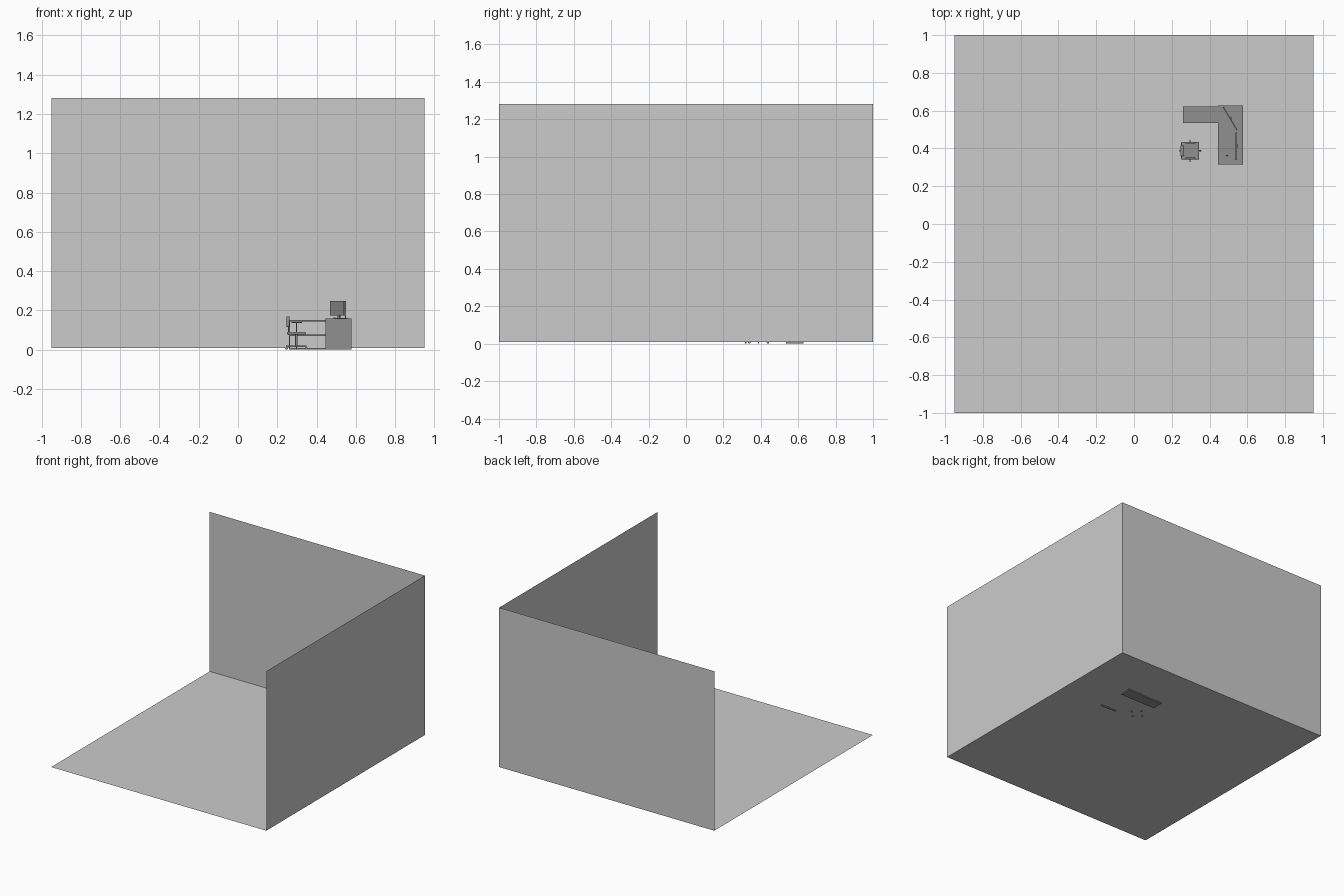
import bpy, math
from mathutils import Matrix, Vector

cube = bpy.data.objects.get("Cube")
if cube:
    bpy.data.objects.remove(cube, do_unlink=True)


def make_material(name, value):
    m = bpy.data.materials.new(name)
    m.use_nodes = True
    colour = (value, value, value, 1)
    m.diffuse_color = colour
    for n in m.node_tree.nodes:
        if n.type == 'BSDF_PRINCIPLED':
            n.inputs["Base Color"].default_value = colour
    return m


LIGHT = make_material("light_grey", 0.6)
DARK = make_material("mid_grey", 0.28)


def finish(name, mat):
    ob = bpy.context.object
    ob.name = name
    ob.data.name = name
    ob.data.materials.append(mat)
    return ob


def box(name, x, y, z, bevel=0, mat=DARK):
    """Box from (min, max) ranges on each axis."""
    bpy.ops.mesh.primitive_cube_add(size=1)
    ob = finish(name, mat)
    lo, hi = Vector((x[0], y[0], z[0])), Vector((x[1], y[1], z[1]))
    ob.data.transform(Matrix.Diagonal((*(hi - lo), 1)))
    ob.location = (lo + hi) / 2
    if bevel:
        mod = ob.modifiers.new("rounding", 'BEVEL')
        mod.width = bevel
        mod.segments = 3
    return ob


def rod(name, x, y, z, r, sides=16):
    bpy.ops.mesh.primitive_cylinder_add(vertices=sides, radius=r, depth=z[1] - z[0],
                                        location=(x, y, sum(z) / 2))
    ob = finish(name, DARK)
    bpy.ops.object.shade_smooth_by_angle(angle=math.radians(40))
    return ob


def sheet(name, size, loc, rot=(0, 0, 0)):
    bpy.ops.mesh.primitive_plane_add(size=1, location=loc, rotation=rot)
    ob = finish(name, LIGHT)
    ob.data.transform(Matrix.Diagonal((size[0], size[1], 1, 1)))


# Room: floor and two walls as thin sheets
FLOOR, TOP, HALF = 0.009, 1.282, 0.95
tall, mid = TOP - FLOOR, (TOP + FLOOR) / 2
sheet("floor", (2 * HALF, 2), (0, 0, FLOOR))
sheet("back_wall", (2 * HALF, tall), (0, 1, mid), (math.pi / 2, 0, 0))
sheet("left_wall", (tall, 2), (HALF, 0, mid), (0, -math.pi / 2, 0))

# Main desk
box("desk_top", (0.445, 0.578), (0.315, 0.627), (0.148, 0.158))
box("desk_front_panel", (0.445, 0.578), (0.315, 0.323), (0, 0.148))
box("desk_back_panel", (0.445, 0.578), (0.619, 0.627), (0, 0.148))
box("desk_modesty_panel", (0.566, 0.572), (0.323, 0.619), (0.05, 0.148))

# Open shelf unit beside the desk
for name, z in (("bottom", 0), ("middle", 0.07), ("top", 0.144)):
    box("shelf_" + name, (0.26, 0.57), (0.535, 0.622), (z, z + 0.008))
box("shelf_end_panel", (0.26, 0.265), (0.535, 0.622), (0.008, 0.144))


# Screens with stands, built facing -x and turned about their stand
def screen(prefix, x, y, angle):
    parts = [box(prefix + "_panel", (-0.003, 0.003), (-0.072, 0.072), (0.174, 0.247)),
             box(prefix + "_stem", (0.003, 0.009), (-0.008, 0.008), (0.162, 0.21)),
             box(prefix + "_foot", (-0.012, 0.016), (-0.018, 0.018), (0.158, 0.162))]
    turn = Matrix.Translation((x, y, 0)) @ Matrix.Rotation(angle, 4, 'Z')
    for p in parts:
        p.matrix_world = turn @ Matrix.Translation(p.location)


screen("side_screen", 0.541, 0.412, 0)
screen("angled_screen", 0.509, 0.558, math.radians(31))

# Keyboard and mouse
box("keyboard", (0.493, 0.515), (0.39, 0.46), (0.158, 0.161))
box("mouse", (0.486, 0.498), (0.361, 0.369), (0.158, 0.163), 0.002)

# Chair facing the desk
CX, CY = 0.297, 0.388
box("seat", (0.25, 0.345), (0.341, 0.435), (0.078, 0.09), 0.005)
box("chair_back", (0.246, 0.263), (0.358, 0.418), (0.115, 0.17), 0.006)
box("back_support", (0.254, 0.26), (0.381, 0.395), (0.074, 0.125))
rod("seat_column", CX, CY, (0.016, 0.078), 0.006)
for side, y in (("right", 0.346), ("left", 0.43)):
    rod(side + "_arm_post", CX, y, (0.085, 0.138), 0.003, 10)
    box(side + "_armrest", (0.272, 0.325), (y - 0.005, y + 0.005), (0.136, 0.142), 0.002)

# Four-legged base with castors
for i in range(4):
    a = i * math.pi / 2
    dx, dy = math.cos(a), math.sin(a)
    leg = box("base_leg", (-0.026, 0.026), (-0.004, 0.004), (0.013, 0.021))
    leg.location = (CX + dx * 0.026, CY + dy * 0.026, 0.017)
    leg.rotation_euler.z = a
    wheel = rod("castor", CX + dx * 0.05, CY + dy * 0.05, (0.004, 0.01), 0.007, 12)
    wheel.location.z = 0.007
    wheel.rotation_euler = (math.pi / 2, 0, a)
